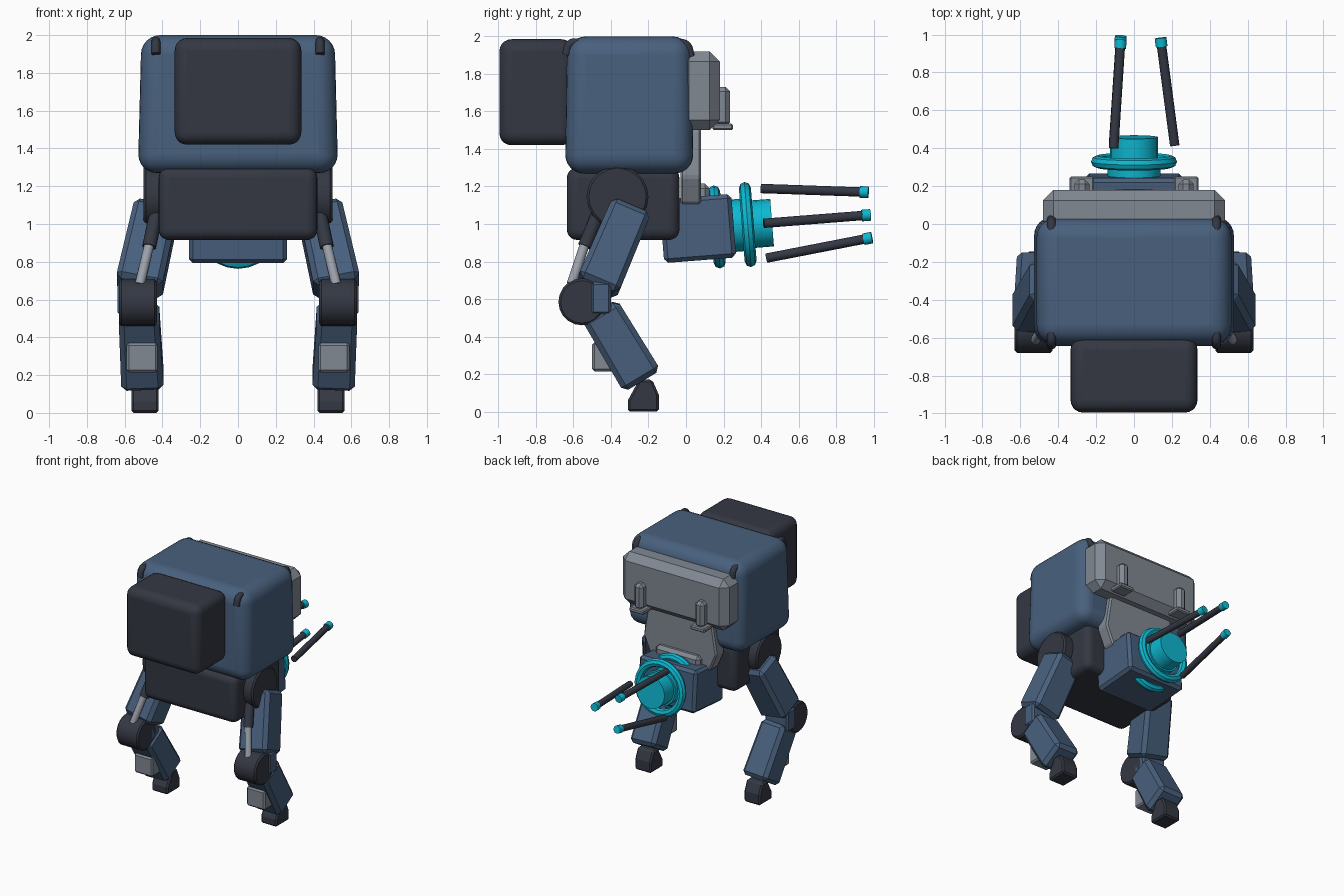
import bpy, bmesh, math
from mathutils import Matrix, Vector

cube = bpy.data.objects.get("Cube")
if cube:
    bpy.data.objects.remove(cube, do_unlink=True)


def material(name, rgb):
    m = bpy.data.materials.new(name)
    m.use_nodes = True
    m.diffuse_color = (*rgb, 1)
    m.node_tree.nodes["Principled BSDF"].inputs["Base Color"].default_value = (*rgb, 1)
    return m


BLUE = material("slate blue", (0.065, 0.117, 0.205))
DARK = material("charcoal", (0.034, 0.039, 0.055))
GREY = material("armour grey", (0.22, 0.25, 0.29))
STEEL = material("polished steel", (0.33, 0.36, 0.41))
CYAN = material("glowing cyan", (0.004, 0.48, 0.64))


def finish(name, bm, mat, matrix=None, bevel=0, segments=1, smooth=False):
    """Turn a bmesh into an object with optional bevel and smooth shading."""
    if matrix:
        bm.transform(matrix)
    bmesh.ops.recalc_face_normals(bm, faces=bm.faces)
    mesh = bpy.data.meshes.new(name)
    bm.to_mesh(mesh)
    bm.free()
    mesh.materials.append(mat)
    ob = bpy.data.objects.new(name, mesh)
    bpy.context.collection.objects.link(ob)
    if bevel:
        mod = ob.modifiers.new("Bevel", "BEVEL")
        mod.width, mod.segments = bevel, segments
    if smooth:
        bpy.ops.object.select_all(action="DESELECT")
        bpy.context.view_layer.objects.active = ob
        ob.select_set(True)
        bpy.ops.object.shade_smooth_by_angle(angle=math.radians(35))
    return ob


def box(name, mat, lo, hi, bevel=0, segments=1, matrix=None, taper=1, smooth=False):
    """Box between two corners; taper scales the top face."""
    lo, hi = Vector(lo), Vector(hi)
    mid, size = (lo + hi) / 2, hi - lo
    bm = bmesh.new()
    bmesh.ops.create_cube(bm, size=1)
    for v in bm.verts:
        k = taper if v.co.z > 0 else 1
        v.co = mid + Vector((v.co.x * size.x * k, v.co.y * size.y * k, v.co.z * size.z))
    return finish(name, bm, mat, matrix, bevel, segments, smooth)


def along(a, b):
    """Frame at the middle of a-b with z along it and x close to world x."""
    a, b = Vector(a), Vector(b)
    z = (a - b).normalized()
    y = z.cross(Vector((1, 0, 0))).normalized()
    x = y.cross(z)
    rot = Matrix((x, y, z)).transposed().to_4x4()
    return Matrix.Translation((a + b) / 2) @ rot, (a - b).length


def rod(name, mat, a, b, r, sides=16, matrix=None, bevel=0, r2=None):
    frame, length = along(a, b) if abs(a[0] - b[0]) < 0.09 else (None, abs(a[0] - b[0]))
    if frame is None:  # sideways axle
        frame = Matrix.Translation((Vector(a) + Vector(b)) / 2) @ Matrix.Rotation(math.pi / 2, 4, "Y")
    bm = bmesh.new()
    bmesh.ops.create_cone(bm, cap_ends=True, segments=sides, radius1=r, radius2=r2 or r, depth=length)
    return finish(name, bm, mat, (matrix or Matrix()) @ frame, bevel, 1, True)


def prism(name, mat, profile, axis, lo, hi, bevel=0):
    """Extrude a 2D outline along x or y."""
    def place(p, t):
        return (t, p[0], p[1]) if axis == "x" else (p[0], t, p[1])
    bm = bmesh.new()
    face = bm.faces.new([bm.verts.new(place(p, lo)) for p in profile])
    new = bmesh.ops.extrude_face_region(bm, geom=[face])["geom"]
    shift = Vector(place((0, 0), hi - lo))
    bmesh.ops.translate(bm, vec=shift, verts=[g for g in new if isinstance(g, bmesh.types.BMVert)])
    return finish(name, bm, mat, None, bevel)


def ring(name, mat, y, major, minor, matrix, around=24, across=8):
    """Torus facing along y."""
    bm = bmesh.new()
    grid = []
    for i in range(around):
        a = math.tau * i / around
        loop = []
        for j in range(across):
            b = math.tau * j / across
            r = major + minor * math.cos(b)
            loop.append(bm.verts.new((r * math.cos(a), y + minor * math.sin(b), r * math.sin(a))))
        grid.append(loop)
    for i in range(around):
        n = (i + 1) % around
        for j in range(across):
            k = (j + 1) % across
            bm.faces.new((grid[i][j], grid[n][j], grid[n][k], grid[i][k]))
    return finish(name, bm, mat, matrix, smooth=True)


def tube(name, mat, points, radius):
    """Bent tube through a few points."""
    cu = bpy.data.curves.new(name, "CURVE")
    cu.dimensions = "3D"
    cu.bevel_depth, cu.bevel_resolution, cu.use_fill_caps = radius, 3, True
    sp = cu.splines.new("BEZIER")
    sp.bezier_points.add(len(points) - 1)
    for bp, p in zip(sp.bezier_points, points):
        bp.co = p
        bp.handle_left_type = bp.handle_right_type = "AUTO"
    cu.materials.append(mat)
    ob = bpy.data.objects.new(name, cu)
    bpy.context.collection.objects.link(ob)


# Torso
box("torso", BLUE, (-0.53, -0.645, 1.27), (0.53, 0.04, 2), 0.1, 6, taper=0.965, smooth=True)
box("front_pack", DARK, (-0.335, -0.995, 1.42), (0.335, -0.6, 1.985), 0.065, 5, smooth=True)
box("pelvis", DARK, (-0.42, -0.635, 0.915), (0.42, -0.035, 1.3), 0.055, 5, smooth=True)

# Rear armour
box("rear_armour", GREY, (-0.48, -0.04, 1.5), (0.48, 0.18, 1.92), 0.055)
half = [(0.2, 1.08), (0.27, 1.11), (0.33, 1.25), (0.29, 1.5), (0.24, 1.56)]
prism("chest_plate", GREY, half + [(-x, z) for x, z in reversed(half)], "y", -0.03, 0.08, 0.012)
box("neck_collar", GREY, (-0.2, 0.04, 1.1), (0.2, 0.125, 1.215), 0.025)

# Gun head, pitched slightly upward
head = Matrix.Translation((0, 0.05, 0.975)) @ Matrix.Rotation(math.radians(4.5), 4, "X")
box("head", BLUE, (-0.26, -0.18, -0.17), (0.26, 0.205, 0.17), 0.022, matrix=head)
ring("head_ring", CYAN, 0.115, 0.19, 0.032, head)
ring("barrel_ring", CYAN, 0.28, 0.195, 0.032, head)
rod("emitter_base", CYAN, (0, 0.19, 0), (0, 0.29, 0), 0.14, 20, head)
rod("emitter", CYAN, (0, 0.28, 0), (0, 0.41, 0), 0.127, 20, head)
for i in range(3):
    a = math.tau * i / 3
    c, s = math.cos(a), math.sin(a)
    base = Vector((0.215 * c, 0.365, 0.215 * s))
    tip = Vector((0.14 * c, 0.935, 0.14 * s))
    neck = base.lerp(tip, 0.92)
    rod("barrel", DARK, base, neck, 0.025, 12, head)
    rod("barrel_tip", CYAN, neck, tip, 0.031, 12, head)

# Paired parts
for side, m in (("left", 1), ("right", -1)):
    def at(x, y, z):
        return (m * x, y, z)

    def block(part, mat, x0, x1, y0, y1, z0, z1, bevel):
        xs = sorted((m * x0, m * x1))
        box(f"{side}_{part}", mat, (xs[0], y0, z0), (xs[1], y1, z1), bevel)

    def limb(part, top, bottom, w, d):
        frame, n = along(at(*top), at(*bottom))
        box(f"{side}_{part}", BLUE, (-w / 2, -d / 2, -n / 2), (w / 2, d / 2, n / 2), 0.028,
            matrix=frame, taper=0.95)

    # Lifting hooks and rear lugs
    tube(f"{side}_front_hook", DARK, [at(0.435, -0.56, 1.965), at(0.435, -0.615, 1.96), at(0.435, -0.64, 1.9)], 0.024)
    tube(f"{side}_rear_hook", DARK, [at(0.435, -0.05, 1.965), at(0.435, 0.0, 1.955), at(0.435, 0.025, 1.89)], 0.024)
    block("lug_base", GREY, 0.21, 0.34, 0.14, 0.25, 1.5, 1.535, 0.008)
    block("lug", GREY, 0.235, 0.315, 0.15, 0.235, 1.52, 1.73, 0.024)

    # Leg
    rod(f"{side}_hip", DARK, at(0.33, -0.365, 1.145), at(0.5, -0.365, 1.145), 0.165, 20, bevel=0.012)
    limb("thigh", (0.43, -0.295, 1.085), (0.525, -0.475, 0.66), 0.25, 0.235)
    rod(f"{side}_knee", DARK, at(0.43, -0.555, 0.585), at(0.63, -0.555, 0.585), 0.125, 20, bevel=0.012)
    block("knee_link", BLUE, 0.43, 0.637, -0.505, -0.4, 0.52, 0.69, 0.012)
    limb("shin", (0.525, -0.46, 0.54), (0.505, -0.235, 0.165), 0.225, 0.23)
    block("shin_guard", GREY, 0.425, 0.59, -0.5, -0.37, 0.215, 0.37, 0.012)
    rod(f"{side}_piston_sleeve", DARK, at(0.42, -0.44, 1.12), at(0.47, -0.54, 0.88), 0.037)
    rod(f"{side}_piston_rod", STEEL, at(0.47, -0.54, 0.89), at(0.52, -0.61, 0.68), 0.026)
    foot = [(-0.31, 0), (-0.145, 0), (-0.145, 0.09), (-0.18, 0.17), (-0.25, 0.17), (-0.31, 0.06)]
    xs = sorted((m * 0.42, m * 0.565))
    prism(f"{side}_foot", DARK, foot, "x", xs[0], xs[1], 0.012)
